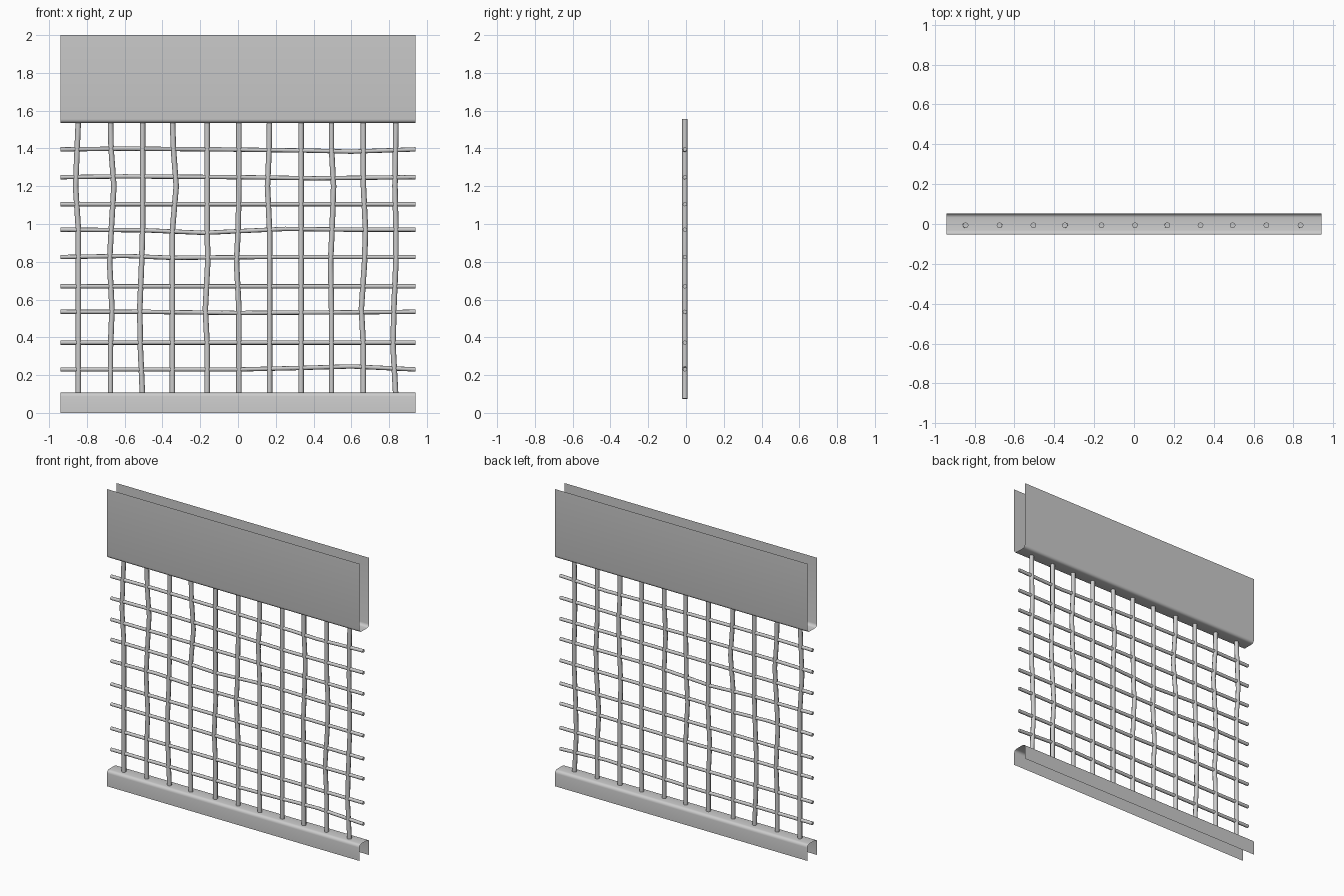
import bpy, bmesh
from math import sin, cos, pi

if "Cube" in bpy.data.objects:
    bpy.data.objects.remove(bpy.data.objects["Cube"])

HALF = 0.94      # half length of channels and rods
DEPTH = 0.052    # half depth of channels
ROD_Y = -0.006   # the mesh sits slightly forward


def shade(obj):
    bpy.ops.object.select_all(action='DESELECT')
    obj.select_set(True)
    bpy.context.view_layer.objects.active = obj
    bpy.ops.object.shade_smooth_by_angle(angle=0.9)


def channel(name, z_web, z_open, r=0.02, steps=4):
    """Thin folded sheet: a U profile with rounded corners, run along x."""
    s = 1 if z_open > z_web else -1
    half = [(DEPTH, z_open)]
    for i in range(steps + 1):
        a = pi / 2 * i / steps
        half.append((DEPTH - r + r * cos(a), z_web + s * (r - r * sin(a))))
    profile = half + [(-y, z) for y, z in reversed(half)]
    bm = bmesh.new()
    rows = [[bm.verts.new((x, y, z)) for y, z in profile] for x in (-HALF, HALF)]
    for i in range(len(profile) - 1):
        bm.faces.new((rows[0][i], rows[1][i], rows[1][i + 1], rows[0][i + 1]))
    bmesh.ops.recalc_face_normals(bm, faces=bm.faces)
    mesh = bpy.data.meshes.new(name)
    bm.to_mesh(mesh)
    bm.free()
    obj = bpy.data.objects.new(name, mesh)
    bpy.context.collection.objects.link(obj)
    shade(obj)


def rod(name, points, radius):
    """Eight-sided rod along a bent path."""
    curve = bpy.data.curves.new(name, 'CURVE')
    curve.dimensions = '3D'
    curve.bevel_depth = radius
    curve.bevel_resolution = 2
    curve.use_fill_caps = True
    spline = curve.splines.new('POLY')
    spline.points.add(len(points) - 1)
    for p, co in zip(spline.points, points):
        p.co = (*co, 1)
    obj = bpy.data.objects.new(name, curve)
    bpy.context.collection.objects.link(obj)
    bpy.ops.object.select_all(action='DESELECT')
    obj.select_set(True)
    bpy.context.view_layer.objects.active = obj
    bpy.ops.object.convert(target='MESH')
    shade(bpy.context.view_layer.objects.active)


# Folded sheet channels
channel("top_channel", 1.535, 2.0)
channel("bottom_channel", 0.107, 0.0)

# Upright rods: base x, then sideways bends as (height, offset)
uprights = [
    (-0.845, [(1.2, -0.015), (0.97, 0)]),
    (-0.675, [(1.4, 0.003), (1.2, 0.018), (0.97, 0.004), (0.8, -0.005), (0.55, 0.008), (0.35, 0)]),
    (-0.505, [(0.97, 0), (0.8, -0.005), (0.55, -0.015), (0.35, -0.012)]),
    (-0.347, [(1.4, 0.005), (1.2, 0.02), (0.97, 0)]),
    (-0.163, [(0.97, 0), (0.8, 0.003), (0.55, -0.01), (0.35, 0)]),
    (0.005, [(1.2, 0), (0.97, -0.004), (0.8, -0.013), (0.55, 0)]),
    (0.167, [(1.4, -0.002), (1.2, -0.011), (0.97, 0)]),
    (0.334, []),
    (0.495, [(1.4, 0), (1.2, 0.011), (0.97, 0.003), (0.8, -0.005), (0.55, 0)]),
    (0.664, [(1.2, 0), (0.97, 0.011), (0.8, 0.006), (0.55, -0.011), (0.35, 0)]),
    (0.836, [(1.2, -0.005), (0.97, 0), (0.8, 0), (0.55, -0.011), (0.35, -0.015)]),
]
for i, (x, bends) in enumerate(uprights):
    path = [(1.555, 0)] + bends + [(0.075, 0)]
    rod(f"upright_rod_{i + 1}", [(x + dx, ROD_Y, z) for z, dx in path], 0.0145)

# Cross rods: base z, then vertical bends as (x, offset)
crossbars = [
    (1.395, [(-0.6, 0.004), (-0.1, 0), (0.35, -0.006), (0.6, -0.012)]),
    (1.248, [(-0.6, 0.004), (0, 0), (0.4, -0.006)]),
    (1.105, []),
    (0.97, [(-0.5, -0.003), (-0.18, -0.017), (0.25, 0.004), (0.6, 0)]),
    (0.825, [(-0.6, 0.006), (-0.35, -0.004), (0.1, 0)]),
    (0.67, []),
    (0.535, [(-0.5, 0), (0, -0.006), (0.5, -0.003)]),
    (0.372, []),
    (0.23, [(0, 0), (0.3, 0.007), (0.6, 0.016)]),
]
for i, (z, bends) in enumerate(crossbars):
    path = [(-HALF, 0)] + bends + [(HALF, 0)]
    rod(f"cross_rod_{i + 1}", [(x, ROD_Y, z + dz) for x, dz in path], 0.0115)
